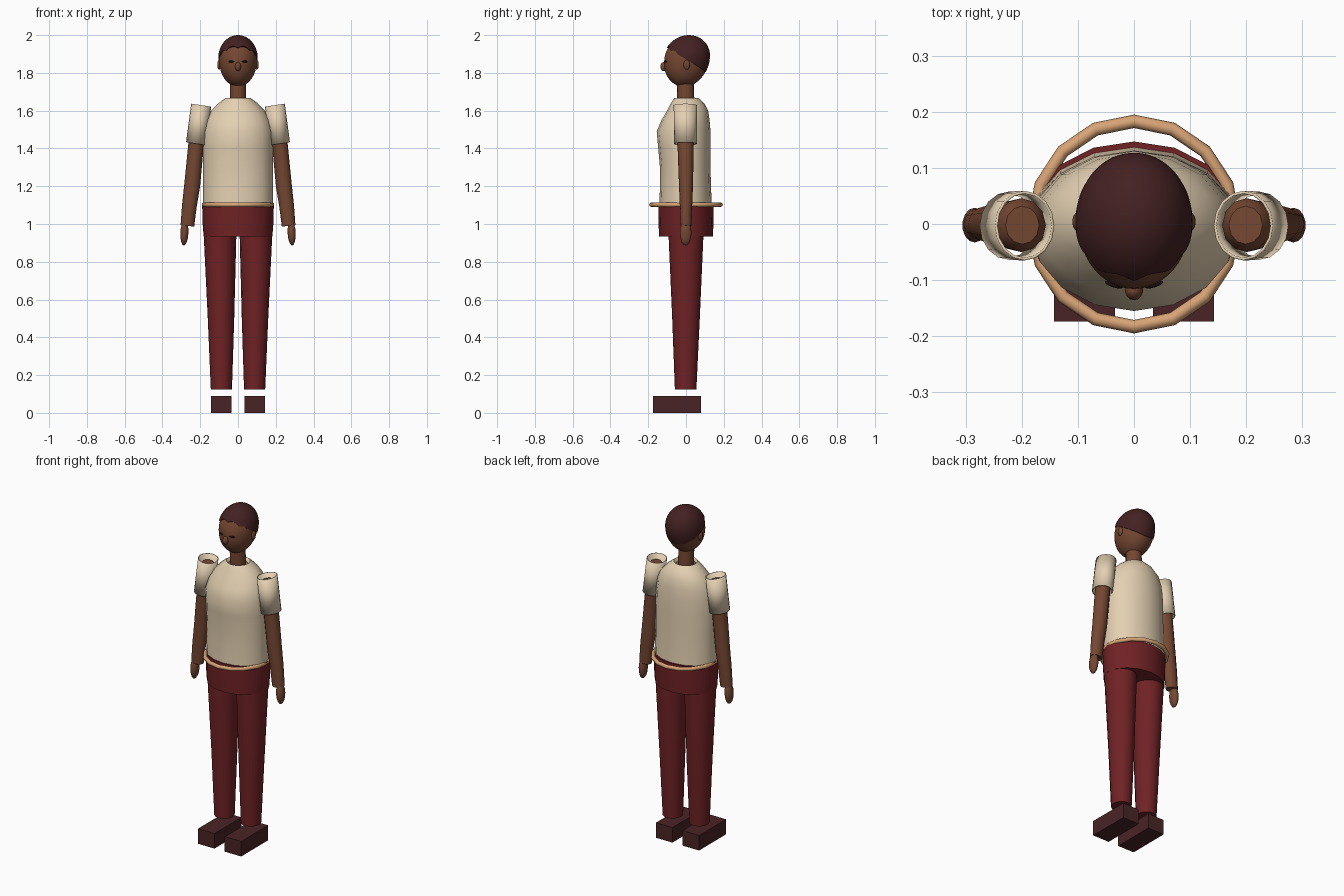
import bpy, bmesh, math
from math import sin, cos, pi

if "Cube" in bpy.data.objects:
    bpy.data.objects.remove(bpy.data.objects["Cube"])


def srgb(r, g, b):
    return tuple((c / 255 / 12.92) if c / 255 < 0.04045 else ((c / 255 + 0.055) / 1.055) ** 2.4
                 for c in (r, g, b)) + (1.0,)


def material(name, *rgb):
    m = bpy.data.materials.new(name)
    m.diffuse_color = srgb(*rgb)
    m.use_nodes = True
    m.node_tree.nodes["Principled BSDF"].inputs["Base Color"].default_value = m.diffuse_color
    return m


SKIN = material("brown skin", 117, 71, 50)
SHIRT = material("cream cloth", 228, 208, 178)
TROUSER = material("dark red cloth", 112, 34, 37)
SHOE = material("dark maroon leather", 74, 36, 38)
HAIR = material("dark hair", 68, 33, 34)
BELT = material("tan leather", 216, 164, 118)
EYE = material("eye black", 32, 18, 16)


def finish(name, bm, mat, smooth=True, angle=40, wall=0):
    bmesh.ops.recalc_face_normals(bm, faces=bm.faces)
    me = bpy.data.meshes.new(name)
    bm.to_mesh(me)
    bm.free()
    me.materials.append(mat)
    ob = bpy.data.objects.new(name, me)
    bpy.context.collection.objects.link(ob)
    if smooth:
        bpy.ops.object.select_all(action='DESELECT')
        ob.select_set(True)
        bpy.context.view_layer.objects.active = ob
        bpy.ops.object.shade_smooth_by_angle(angle=math.radians(angle))
    if wall:
        mod = ob.modifiers.new("wall", 'SOLIDIFY')
        mod.thickness = wall
        mod.offset = -1
    return ob


def skin_rings(bm, rings, closed=(True, True)):
    """Bridge equal-sized point rings and cap the ends."""
    vs = [[bm.verts.new(p) for p in ring] for ring in rings]
    n = len(vs[0])
    for a, b in zip(vs, vs[1:]):
        for i in range(n):
            j = (i + 1) % n
            bm.faces.new((a[i], a[j], b[j], b[i]))
    for ring, cap in ((vs[0], closed[0]), (vs[-1], closed[1])):
        if cap:
            bm.faces.new(ring)


def loft(name, sections, mat, n=16, closed=(True, True), tilt=0, wall=0):
    """sections: (x, y, z, half width, half depth)"""
    bm = bmesh.new()
    rings = []
    for cx, cy, z, rx, ry in sections:
        ang = [2 * pi * i / n for i in range(n)]
        rings.append([(cx + rx * cos(a), cy + ry * sin(a), z + tilt * rx * cos(a)) for a in ang])
    skin_rings(bm, rings, closed)
    return finish(name, bm, mat, wall=wall)


def ellipsoid(name, loc, size, mat, segs=14, rings=8, rot=(0, 0, 0)):
    bm = bmesh.new()
    bmesh.ops.create_uvsphere(bm, u_segments=segs, v_segments=rings, radius=1)
    bmesh.ops.scale(bm, vec=size, verts=bm.verts)
    ob = finish(name, bm, mat, angle=80)
    ob.location, ob.rotation_euler = loc, rot
    return ob


def box(name, lo, hi, mat):
    bm = bmesh.new()
    bmesh.ops.create_cube(bm, size=1)
    bmesh.ops.scale(bm, vec=[h - l for l, h in zip(lo, hi)], verts=bm.verts)
    bmesh.ops.translate(bm, vec=[(h + l) / 2 for l, h in zip(lo, hi)], verts=bm.verts)
    return finish(name, bm, mat, smooth=False)


# Shirt body: height, half width, front y, back y
torso = [(1.10, .186, -.141, .137), (1.2, .185, -.138, .132), (1.3, .185, -.138, .13),
         (1.4, .185, -.147, .131), (1.49, .182, -.155, .13), (1.55, .168, -.13, .125),
         (1.6, .142, -.1, .117), (1.635, .108, -.082, .1), (1.655, .083, -.07, .08),
         (1.667, .066, -.062, .066), (1.652, .054, -.053, .053)]
loft("shirt_body", [(0, (f + b) / 2, z, w, (b - f) / 2) for z, w, f, b in torso],
     SHIRT, closed=(True, False))

# Hips and belt
loft("hips", [(0, 0, .935, .182, .143), (0, 0, 1.0, .187, .145), (0, 0, 1.108, .19, .147)], TROUSER)
bm = bmesh.new()
belt_rings = []
for i in range(17):
    a = 2 * pi * i / 16
    belt_rings.append([((.185 + .012 * cos(t)) * cos(a) * .97, (.183 + .012 * cos(t)) * sin(a),
                        1.102 + .012 * sin(t)) for t in [2 * pi * k / 8 for k in range(8)]])
skin_rings(bm, belt_rings, (False, False))
bmesh.ops.remove_doubles(bm, verts=bm.verts, dist=1e-5)
finish("belt", bm, BELT, angle=50)

for s, side in ((-1, "left"), (1, "right")):
    # Legs and shoes
    loft(side + "_leg", [(s * .088, -.002, .125, .056, .057), (s * .09, 0, .5, .07, .073),
                         (s * .095, 0, .93, .086, .092), (s * .095, 0, 1.0, .086, .094)], TROUSER)
    xs = sorted((s * .034, s * .143))
    box(side + "_shoe", (xs[0], -.174, 0), (xs[1], .08, .09), SHOE)
    # Open sleeve, arm and hand
    loft(side + "_sleeve", [(s * .222, -.003, 1.425, .053, .061), (s * .195, -.003, 1.629, .053, .062)],
         SHIRT, closed=(False, False), tilt=s * .15, wall=.005)
    loft(side + "_arm", [(s * .268, 0, .99, .036, .029), (s * .257, 0, 1.1, .039, .033),
                         (s * .243, 0, 1.2, .042, .037), (s * .222, -.002, 1.42, .041, .043),
                         (s * .201, -.002, 1.585, .044, .048), (s * .199, -.002, 1.605, .03, .034)],
         SKIN, n=12, tilt=s * .1)
    ellipsoid(side + "_hand", (s * .284, -.002, .952), (.022, .031, .066), SKIN, rot=(0, -s * .04, 0))

# Neck
loft("neck", [(0, 0, 1.61, .044, .046), (0, -.004, 1.77, .043, .044)], SKIN)

# Head: egg shape that narrows to the chin
TOP, CHIN = 1.995, 1.725


def head_point(az, z, grow=0.0):
    """Surface point; az = 0 faces front."""
    mid = 1.875
    if z >= mid:
        k = max(0, 1 - ((z - mid) / (TOP - mid)) ** 2) ** .5
    else:
        k = max(0, 1 - ((mid - z) / (mid - CHIN)) ** 2.3) ** .56
    r = k * (1 + grow)
    return (.1 * r * sin(az), -.118 * r * cos(az) + .1 * (z - 1.86) + .002, z)


N = 48
bm = bmesh.new()
levels = [1.86 - .1345 * cos(pi * i / 18) for i in range(1, 18)]
skin_rings(bm, [[head_point(2 * pi * i / N, z) for i in range(N)] for z in levels])
finish("head", bm, SKIN, angle=80)


# Hair cap with a scalloped front hairline
def hairline(az):
    c = cos(az)
    z = 1.866 + .066 * c
    if c > .45:
        z += .013 * abs(sin(az * 4.5)) - .004
    return z


bm = bmesh.new()
N = 96
rings = []
for k in range(13):
    t = sin(k / 12 * pi / 2) if k else .03
    row = []
    for i in range(N):
        az = 2 * pi * i / N
        az = az if az <= pi else az - 2 * pi
        low = hairline(az)
        drop = (1 - cos(k / 12 * pi / 2)) if k else .0004
        x, y, z = head_point(az, TOP - drop * (TOP - low), .045)
        row.append((x, y, z + .005))
    rings.append(row)
rings.append([(x * .93, y * .93, z) for x, y, z in rings[-1]])
skin_rings(bm, rings)
finish("hair", bm, HAIR, angle=50)

# Face and ears
ellipsoid("nose", (0, -.118, 1.833), (.016, .018, .024), SKIN)
for s, side in ((-1, "left"), (1, "right")):
    ellipsoid(side + "_ear", (s * .1, .004, 1.843), (.01, .017, .026), SKIN)
    ellipsoid(side + "_eye", (s * .036, -.108, 1.86), (.017, .005, .005), EYE, rot=(0, 0, s * .3))
